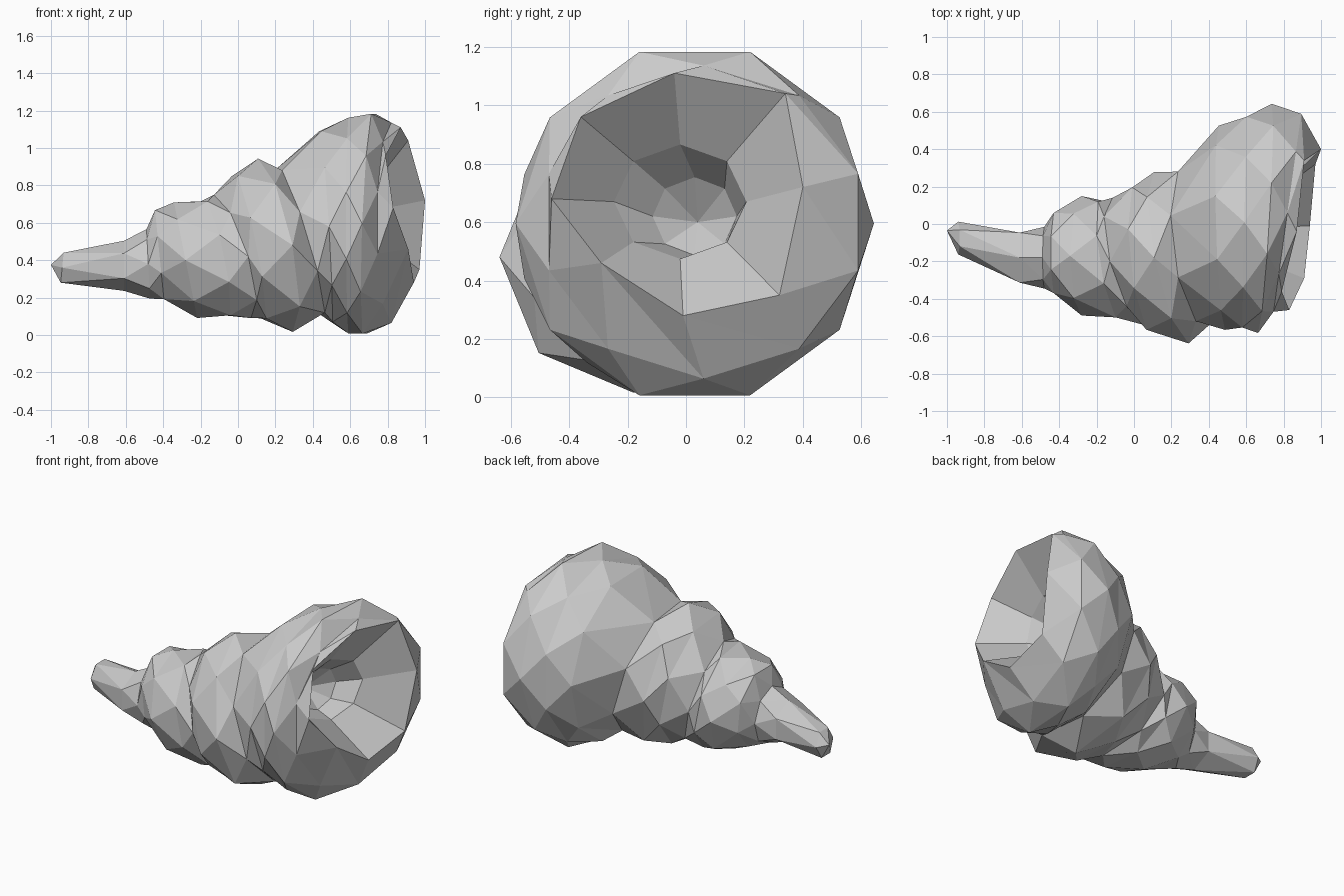
import bpy
from math import cos, sin, pi
from mathutils import Vector

if "Cube" in bpy.data.objects:
    bpy.data.objects.remove(bpy.data.objects["Cube"])


def ring(n, phase, cx, cy, cz, ry, rz, a=0.0, b=0.0, k=1.03):
    """Polygonal cross-section around x; a and b lean it along y and z."""
    pts = []
    for i in range(n):
        t = 2 * pi * (i + phase) / n
        dy, dz = ry * k * cos(t), rz * k * sin(t)
        pts.append(Vector((cx + a * dy + b * dz, cy + dy, max(0.0, cz + dz))))
    return phase, pts


def cap(x, y, z):
    return 0.0, [Vector((x, y, z))]


def loft(name, rings):
    """Stitch neighbouring rings: quads if aligned, else triangles by angle."""
    verts, faces, starts = [], [], []
    for _, pts in rings:
        starts.append(len(verts))
        verts += pts
    for r in range(len(rings) - 1):
        (pa, A), (pb, B) = rings[r], rings[r + 1]
        n, m, sa, sb = len(A), len(B), starts[r], starts[r + 1]
        if n == 1:
            faces += [(sa, sb + (j + 1) % m, sb + j) for j in range(m)]
            continue
        if m == 1:
            faces += [(sa + i, sa + (i + 1) % n, sb) for i in range(n)]
            continue
        if n == m and pa == pb:
            faces += [(sa + i, sa + (i + 1) % n, sb + (i + 1) % n, sb + i)
                      for i in range(n)]
            continue
        i = j = 0
        while i < n or j < m:
            if j >= m or (i < n and (i + 1 + pa) / n <= (j + 1 + pb) / m):
                faces.append((sa + i % n, sa + (i + 1) % n, sb + j % m))
                i += 1
            else:
                faces.append((sa + i % n, sb + (j + 1) % m, sb + j % m))
                j += 1
    mesh = bpy.data.meshes.new(name)
    mesh.from_pydata(verts, [], faces)
    mesh.update()
    ob = bpy.data.objects.new(name, mesh)
    bpy.context.collection.objects.link(ob)
    return ob


# Shared seams between the coils
neck = ring(8, 0.0, -0.48, -0.18, 0.38, 0.16, 0.18, 0, -0.05)
seam_1 = ring(8, 0.0, -0.03, -0.20, 0.42, 0.33, 0.32, -0.25, -0.3)
seam_2 = ring(8, 0.5, 0.33, -0.12, 0.50, 0.42, 0.40, -0.12, -0.3)
lip = ring(10, 0.5, 0.82, 0.06, 0.60, 0.54, 0.52, 0.14, 0.0)

# Pointed tail
loft("tail", [
    cap(-1.0, -0.035, 0.375),
    ring(6, 0.0, -0.94, -0.075, 0.36, 0.085, 0.09, 0.0, 0.1),
    ring(6, 0.5, -0.61, -0.18, 0.37, 0.15, 0.13),
    neck])

# Three coils, growing towards the mouth
loft("small_coil", [
    neck,
    ring(8, 0.5, -0.42, -0.155, 0.43, 0.225, 0.25, 0, -0.1),
    ring(8, 0.0, -0.28, -0.17, 0.40, 0.31, 0.30, 0, -0.2),
    ring(8, 0.5, -0.12, -0.19, 0.41, 0.325, 0.32, -0.15, -0.2),
    seam_1])
loft("middle_coil", [
    seam_1,
    ring(8, 0.5, 0.06, -0.185, 0.47, 0.40, 0.40, -0.1, -0.2),
    ring(8, 0.0, 0.20, -0.18, 0.48, 0.445, 0.45, -0.2, -0.2),
    seam_2])
loft("large_coil", [
    seam_2,
    ring(10, 0.0, 0.47, -0.02, 0.58, 0.53, 0.52, -0.03, -0.06),
    ring(10, 0.5, 0.59, 0.01, 0.585, 0.575, 0.56, 0.02, 0.0),
    ring(10, 0.0, 0.70, 0.03, 0.595, 0.595, 0.60, 0.06, 0.04),
    lip])

# Flared mouth with its hollow funnel
mouth_edge = 0.0, [Vector(p) for p in (
    (1.0, 0.40, 0.72), (0.91, 0.34, 1.04), (0.87, -0.04, 1.11),
    (0.79, -0.36, 0.96), (0.83, -0.46, 0.68), (0.91, -0.29, 0.46),
    (0.94, -0.01, 0.28), (0.97, 0.32, 0.35))]
loft("mouth", [
    lip,
    mouth_edge,
    ring(8, 0.0, 0.68, -0.02, 0.67, 0.22, 0.19, 0.3),
    ring(8, 0.0, 0.55, 0.03, 0.62, 0.14, 0.13, 0.2),
    cap(0.45, 0.04, 0.60)])
